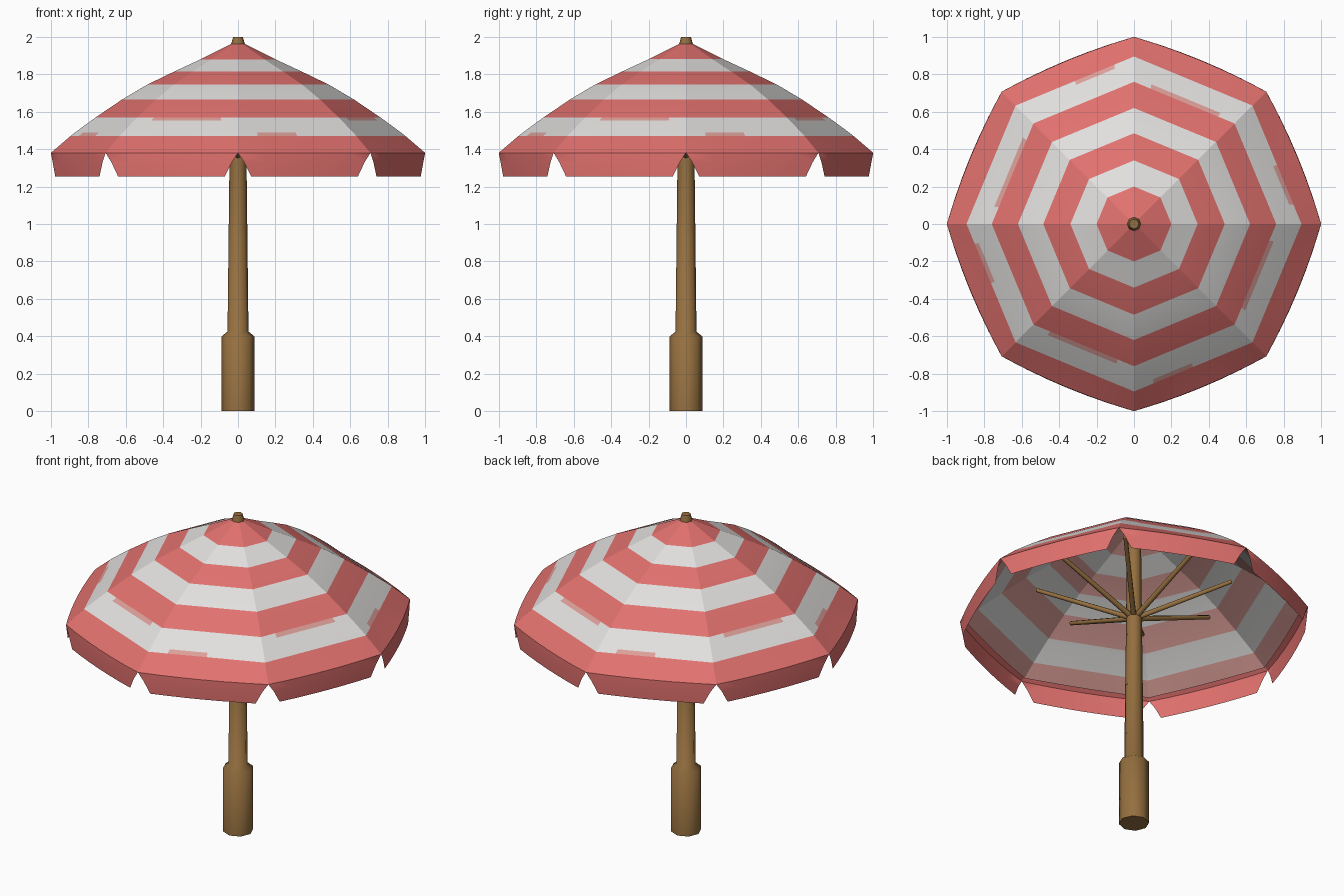
import bpy, bmesh, math
from mathutils import Vector

if "Cube" in bpy.data.objects:
    bpy.data.objects.remove(bpy.data.objects["Cube"], do_unlink=True)

SIDES, COLS = 8, 6


def material(name, rgb):
    m = bpy.data.materials.new(name)
    m.use_nodes = True
    m.diffuse_color = (*rgb, 1)
    bsdf = m.node_tree.nodes["Principled BSDF"]
    bsdf.inputs["Base Color"].default_value = (*rgb, 1)
    bsdf.inputs["Roughness"].default_value = 0.8
    return m


red = material("coral red", (0.75, 0.165, 0.155))
white = material("off white", (0.75, 0.74, 0.73))
pink = material("faded pink", (0.72, 0.35, 0.32))
wood = material("brown wood", (0.30, 0.16, 0.05))


def finish(name, bm, mats, angle):
    mesh = bpy.data.meshes.new(name)
    bm.to_mesh(mesh)
    bm.free()
    for m in mats:
        mesh.materials.append(m)
    ob = bpy.data.objects.new(name, mesh)
    bpy.context.collection.objects.link(ob)
    bpy.ops.object.select_all(action="DESELECT")
    ob.select_set(True)
    bpy.context.view_layer.objects.active = ob
    bpy.ops.object.shade_smooth_by_angle(angle=math.radians(angle))
    return ob


def panel_point(side, t, r, z, bulge):
    """Point on one straight panel, t running from corner to corner."""
    a, b = (math.tau * (side + k) / SIDES for k in (0, 1))
    p = Vector((math.cos(a), math.sin(a), 0)).lerp(Vector((math.cos(b), math.sin(b), 0)), t) * r
    mid = (a + b) / 2
    p += Vector((math.cos(mid), math.sin(mid), 0)) * bulge * 4 * t * (1 - t)
    p.z = z
    return p


def cloth(name, rings, mats, rule, inset=0, flip=False):
    """Panelled sheet; rings hold radius, height, bulge and end inset."""
    bm = bmesh.new()
    for s in range(SIDES):
        grid = [[bm.verts.new(panel_point(s, e + (1 - 2 * e) * c / COLS, r, z, b))
                 for c in range(COLS + 1)] for r, z, b, e in rings]
        for i in range(len(rings) - 1):
            for c in range(COLS):
                quad = [grid[i][c], grid[i + 1][c], grid[i + 1][c + 1], grid[i][c + 1]]
                f = bm.faces.new(quad[::-1] if flip else quad)
                f.material_index = rule(i, s, c)
    bmesh.ops.remove_doubles(bm, verts=bm.verts, dist=0.0005)
    return finish(name, bm, mats, 16)


# Canopy: striped rows, two narrow rows carry the faded patches
profile = [(0.03, 1.965), (0.2, 1.88), (0.34, 1.815), (0.485, 1.745), (0.62, 1.665),
           (0.76, 1.57), (0.785, 1.552), (0.872, 1.488), (0.895, 1.47), (1.0, 1.38)]
stripes = [0, 1, 0, 1, 0, 1, 1, 1, 0]


def canopy_rule(row, side, col):
    if row == 5 and 0 < col < COLS - 1 and side % 2:
        return 2
    if row == 7 and col in (1, 2) and side % 2 == 0:
        return 2
    return stripes[row]


rings = [(r, z, 0.02 if r == 1 else 0, 0) for r, z in profile]
cloth("canopy", rings, [red, white, pink], canopy_rule)

# Lining just under the canopy
lining = [(r, z - 0.012, 0, 0) for r, z in profile[:-1]] + [(0.975, 1.39, 0.01, 0)]
cloth("canopy_lining", lining, [pink, white], lambda row, s, c: stripes[row], flip=True)

# Hanging flaps with notches at the corners
cloth("valance_flaps",
      [(1.0, 1.38, 0.02, 0), (1.0, 1.33, 0.022, 0.045), (0.998, 1.255, 0.02, 0.095)],
      [red], lambda row, s, c: 0)


# Pole and handle turned from one profile
def turned(name, outline, sides):
    bm = bmesh.new()
    loops = [[bm.verts.new((r * math.cos(math.tau * k / sides), r * math.sin(math.tau * k / sides), z))
              for k in range(sides)] for r, z in outline]
    for lo, hi in zip(loops, loops[1:]):
        for k in range(sides):
            n = (k + 1) % sides
            bm.faces.new((lo[k], lo[n], hi[n], hi[k]))
    bm.faces.new(loops[0][::-1])
    bm.faces.new(loops[-1])
    return finish(name, bm, [wood], 50)


turned("pole_and_handle", [(0.087, 0), (0.087, 0.4), (0.056, 0.425), (0.046, 1.3),
                           (0.04, 1.93), (0.037, 1.96), (0.026, 2.0)], 8)

# Ribs spreading from the pole
bm = bmesh.new()
for s in range(SIDES):
    a = math.tau * s / SIDES
    out = Vector((math.cos(a), math.sin(a), 0))
    start, end = out * 0.02 + Vector((0, 0, 1.36)), out * 0.56 + Vector((0, 0, 1.57))
    axis = end - start
    turn = axis.to_track_quat("Z", "Y").to_matrix().to_4x4()
    turn.translation = (start + end) / 2
    bmesh.ops.create_cone(bm, cap_ends=True, segments=6, radius1=0.017, radius2=0.013,
                          depth=axis.length, matrix=turn)
finish("canopy_ribs", bm, [wood], 65)
